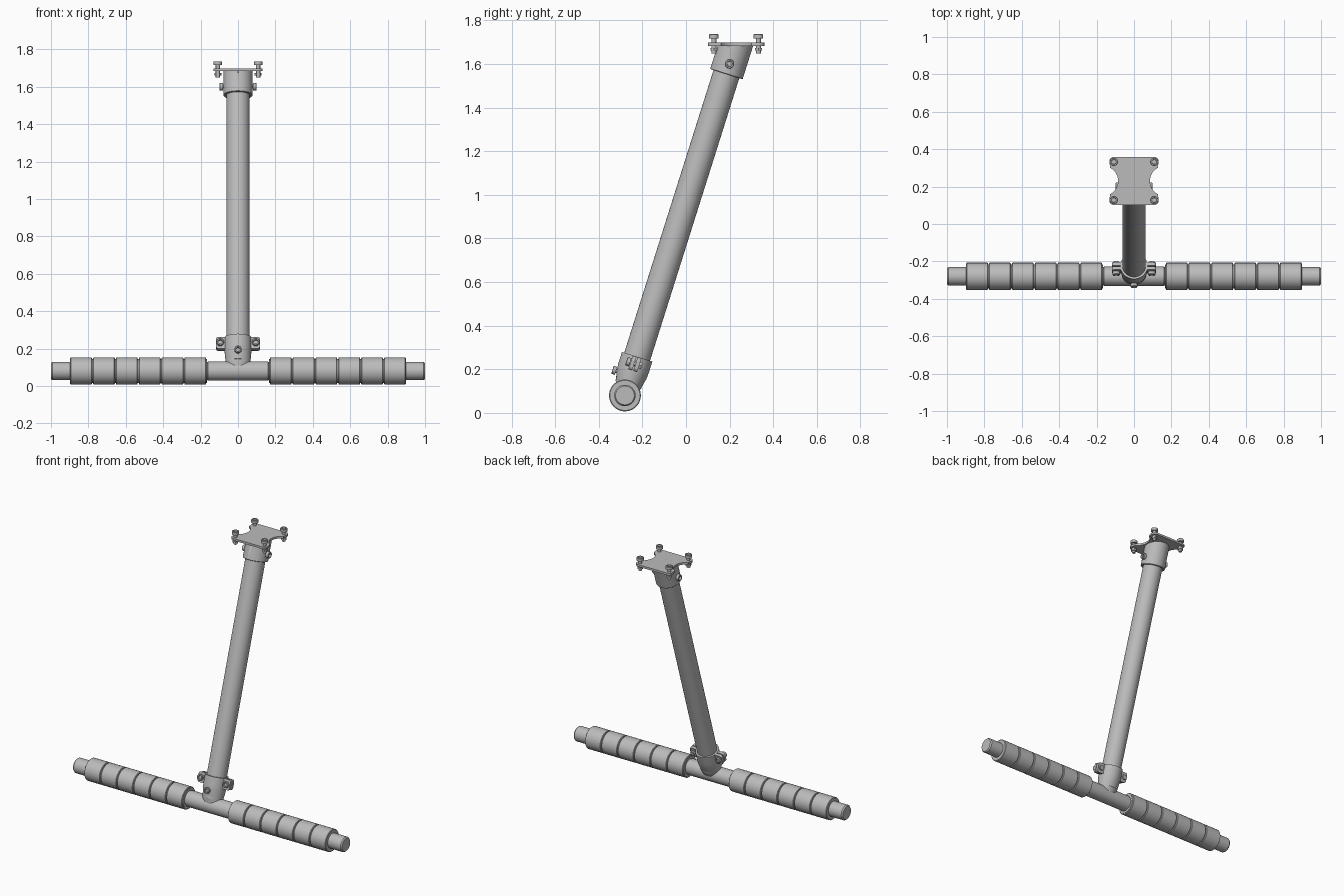
import bpy, bmesh, math
from mathutils import Vector, Matrix

cube = bpy.data.objects.get("Cube")
if cube:
    bpy.data.objects.remove(cube, do_unlink=True)

grey = bpy.data.materials.new("satin grey")
grey.use_nodes = True
COLOR = (0.5, 0.5, 0.5, 1)
grey.diffuse_color = COLOR
grey.node_tree.nodes["Principled BSDF"].inputs["Base Color"].default_value = COLOR

# Shared directions: bar centre, leaning pole axis, pole front normal
BAR = Vector((0, -0.28, 0.08))
AXIS = Vector((0, 0.48, 1.52)).normalized()
X, Z = Vector((1, 0, 0)), Vector((0, 0, 1))
FRONT = AXIS.cross(X) * -1
PLATE_Z, PLATE_Y = 1.683, 0.23


def on_pole(s, x=0, n=0):
    return BAR + AXIS * s + X * x + FRONT * n


def finish(name, bm):
    bmesh.ops.recalc_face_normals(bm, faces=bm.faces)
    mesh = bpy.data.meshes.new(name)
    bm.to_mesh(mesh)
    bm.free()
    mesh.materials.append(grey)
    ob = bpy.data.objects.new(name, mesh)
    bpy.context.collection.objects.link(ob)
    bpy.ops.object.select_all(action='DESELECT')
    ob.select_set(True)
    bpy.context.view_layer.objects.active = ob
    bpy.ops.object.shade_smooth_by_angle(angle=math.radians(35))
    return ob


def lathe(profile, origin, axis, sides=48):
    """Loft rings of (x radius, height, optional second radius) along an axis."""
    bm = bmesh.new()
    side = X if abs(axis.x) < 0.5 else Z
    other = axis.cross(side)
    rings = []
    for r, h, *r2 in profile:
        k = r2[0] if r2 else r
        rings.append([bm.verts.new(origin + axis * h
                      + side * (r * math.cos(a)) + other * (k * math.sin(a)))
                      for a in (2 * math.pi * i / sides for i in range(sides))])
    for a, b in zip(rings, rings[1:]):
        for i in range(sides):
            j = (i + 1) % sides
            bm.faces.new((a[i], a[j], b[j], b[i]))
    bm.faces.new(rings[0])
    bm.faces.new(rings[-1])
    return bm


def box(name, centre, size, bevel=0):
    """Box lying in the pole's own frame."""
    bm = bmesh.new()
    rot = Matrix((X, FRONT * -1, AXIS)).transposed().to_4x4()
    bmesh.ops.create_cube(bm, size=1, matrix=Matrix.Translation(centre) @ rot
                          @ Matrix.Diagonal((*size, 1)))
    if bevel:
        edges = [e for e in bm.edges
                 if abs((e.verts[0].co - e.verts[1].co).normalized().dot(FRONT)) > 0.9]
        bmesh.ops.bevel(bm, geom=edges, offset=bevel, segments=4,
                        affect='EDGES', profile=0.5)
    return finish(name, bm)


def screw(name, origin, axis, head, shaft, tail=0):
    """Socket-head screw; origin is under the head, tail adds a nut."""
    r = head
    finish(name, lathe([(r * .5, -shaft), (r * .5, r * .1), (r, r * .1), (r, r * .9),
                        (r * .9, r), (r * .6, r), (r * .55, r * .4)], origin, axis, 24))
    if tail:
        finish(name + "_nut", lathe([(r * .85, -tail - r * .6), (r * .85, -tail)],
                                    origin, axis, 6))


# Cross bar with softly bevelled ends
finish("cross_bar", lathe([(.043, -1), (.049, -.992), (.049, .992), (.043, 1)], BAR, X))

# Ribbed foam grips, six rings each
for side, label in ((1, "left"), (-1, "right")):
    start, step, gap = 0.167, 0.1222, 0.006
    profile = []
    for i in range(6):
        a, b = start + i * step, start + (i + 1) * step
        profile += [(.064, a), (.064, a + gap / 2), (.069, a + gap / 2), (.073, a + gap),
                    (.073, b - gap), (.069, b - gap / 2), (.064, b - gap / 2)]
    finish(label + "_grip", lathe(profile, BAR, X * side))

# Tee fitting: sleeve around the bar and a flattened socket around the pole
finish("tee_sleeve", lathe([(.049, -.162), (.052, -.16), (.052, .16), (.049, .162)], BAR, X))
finish("pole_socket", lathe([(.062, 0, .046), (.065, .035, .056), (.071, .1, .071),
                             (.073, .13), (.073, .186), (.062, .186), (.062, .17)],
                            BAR, AXIS))

# Clamp ears in pairs, with pinch screws
for side, label in ((1, "left"), (-1, "right")):
    for n, end in ((.012, "front"), (-.012, "back")):
        box(f"{label}_{end}_clamp_ear", on_pole(.152, side * .09, n), (.056, .018, .066), .014)
    screw(label + "_clamp_screw", on_pole(.152, side * .095, .021), FRONT, .02, .045, .042)
screw("socket_screw", on_pole(.095, 0, .071), FRONT, .019, .03)

# Pole
finish("pole", lathe([(.062, .05), (.062, 1.6)], BAR, AXIS))

# Top collar, trimmed level under the plate
bm = lathe([(.064, 1.56), (.064, 1.545), (.076, 1.545), (.078, 1.547), (.078, 1.78)],
           BAR, AXIS)
bmesh.ops.bisect_plane(bm, geom=bm.verts[:] + bm.edges[:] + bm.faces[:],
                       plane_co=(0, 0, PLATE_Z), plane_no=Z, clear_outer=True)
bmesh.ops.holes_fill(bm, edges=[e for e in bm.edges if e.is_boundary], sides=0)
collar = finish("top_collar", bm)

# Narrow slot at the collar's front
cutter = box("slot_cutter", on_pole(1.7, 0, .078), (.008, .03, .1))
cutter.hide_render = True
cutter.hide_viewport = True
slot = collar.modifiers.new("slot", 'BOOLEAN')
slot.operation, slot.object = 'DIFFERENCE', cutter

# Side screws through the collar
for side, label in ((1, "left"), (-1, "right")):
    screw(label + "_collar_screw", on_pole(1.594, side * .077), X * side, .021, .03)

# Mounting plate: rounded corners and scooped sides
quarter = []
for i in range(9):
    a = math.radians(118 + 62 * (8 - i) / 8)
    quarter.append((.165 + .08 * math.cos(a), .08 * math.sin(a)))
for i in range(7):
    a = math.radians(15 * i)
    quarter.append((.107 + .025 * math.cos(a), .104 + .025 * math.sin(a)))
half = quarter + [(-x, y) for x, y in reversed(quarter)]
outline = half + [(-x, -y) for x, y in half[1:-1]]
bm = bmesh.new()
face = bm.faces.new([bm.verts.new((x, PLATE_Y + y, PLATE_Z)) for x, y in outline])
top = bmesh.ops.extrude_face_region(bm, geom=[face])["geom"]
bmesh.ops.translate(bm, vec=Z * .014,
                    verts=[v for v in top if isinstance(v, bmesh.types.BMVert)])
finish("mounting_plate", bm)

# Raised screws at the plate corners
for sx, label in ((1, "left"), (-1, "right")):
    for sy, end in ((1, "back"), (-1, "front")):
        spot = Vector((sx * .108, PLATE_Y + sy * .102, 1.714))
        screw(f"{label}_{end}_plate_screw", spot, Z, .022, .066, .04)
